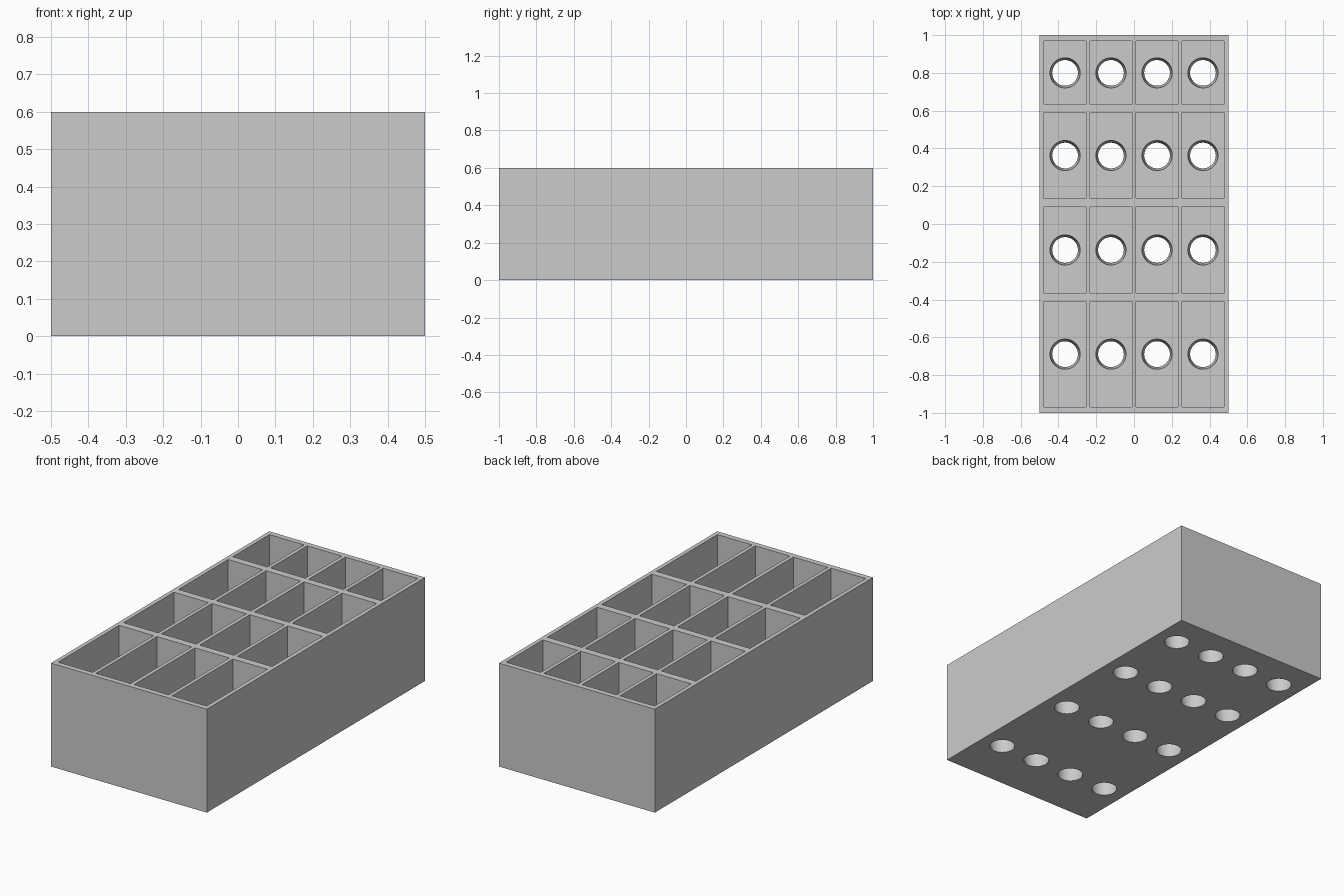
import bpy
import bmesh
from math import radians
from mathutils import Matrix, Vector

cube = bpy.data.objects.get("Cube")
if cube:
    bpy.data.objects.remove(cube, do_unlink=True)

HEIGHT, FLOOR = 0.6, 0.1
CELL_WIDTH = 0.222
COLUMNS = (-0.365, -0.122, 0.122, 0.365)
ROWS = ((-0.968, -0.41), (-0.368, 0.093), (0.135, 0.59), (0.632, 0.968))
HOLE_BOTTOM, HOLE_TOP = 0.068, 0.08

grey = bpy.data.materials.new("light grey")
grey.use_nodes = True
colour = (0.6, 0.6, 0.6, 1)
grey.diffuse_color = colour
grey.node_tree.nodes["Principled BSDF"].inputs["Base Color"].default_value = colour


def add_box(bm, low, high):
    low, high = Vector(low), Vector(high)
    place = Matrix.Translation((low + high) / 2) @ Matrix.Diagonal((*(high - low), 1))
    bmesh.ops.create_cube(bm, size=1, matrix=place)


def make_object(name, bm):
    mesh = bpy.data.meshes.new(name)
    bm.to_mesh(mesh)
    bm.free()
    mesh.materials.append(grey)
    obj = bpy.data.objects.new(name, mesh)
    bpy.context.collection.objects.link(obj)
    return obj


# Outer block, compartment cutters and tapered drain hole cutters
block, pockets, holes = bmesh.new(), bmesh.new(), bmesh.new()
add_box(block, (-0.5, -1, 0), (0.5, 1, HEIGHT))
margin = 0.02
flare = (HOLE_TOP - HOLE_BOTTOM) * margin / FLOOR
for x in COLUMNS:
    for front, back in ROWS:
        add_box(pockets, (x - CELL_WIDTH / 2, front, FLOOR),
                (x + CELL_WIDTH / 2, back, HEIGHT + 0.1))
        bmesh.ops.create_cone(
            holes, cap_ends=True, segments=48,
            radius1=HOLE_BOTTOM - flare, radius2=HOLE_TOP + flare,
            depth=FLOOR + 2 * margin,
            matrix=Matrix.Translation((x, (front + back) / 2, FLOOR / 2)))

tray = make_object("compartment_tray", block)
cutters = [make_object("pocket_cutter", pockets), make_object("drain_hole_cutter", holes)]
for cutter in cutters:
    cutter.hide_render = True
    cut = tray.modifiers.new(cutter.name, "BOOLEAN")
    cut.operation = "DIFFERENCE"
    cut.solver = "EXACT"
    cut.object = cutter

# Bake the cuts and remove the helpers
bpy.context.view_layer.update()
evaluated = tray.evaluated_get(bpy.context.evaluated_depsgraph_get())
result = bpy.data.meshes.new_from_object(evaluated)
tray.modifiers.clear()
tray.data = result
for cutter in cutters:
    bpy.data.objects.remove(cutter, do_unlink=True)

# Smooth only the round hole walls
bpy.ops.object.select_all(action="DESELECT")
tray.select_set(True)
bpy.context.view_layer.objects.active = tray
bpy.ops.object.shade_smooth_by_angle(angle=radians(30))
